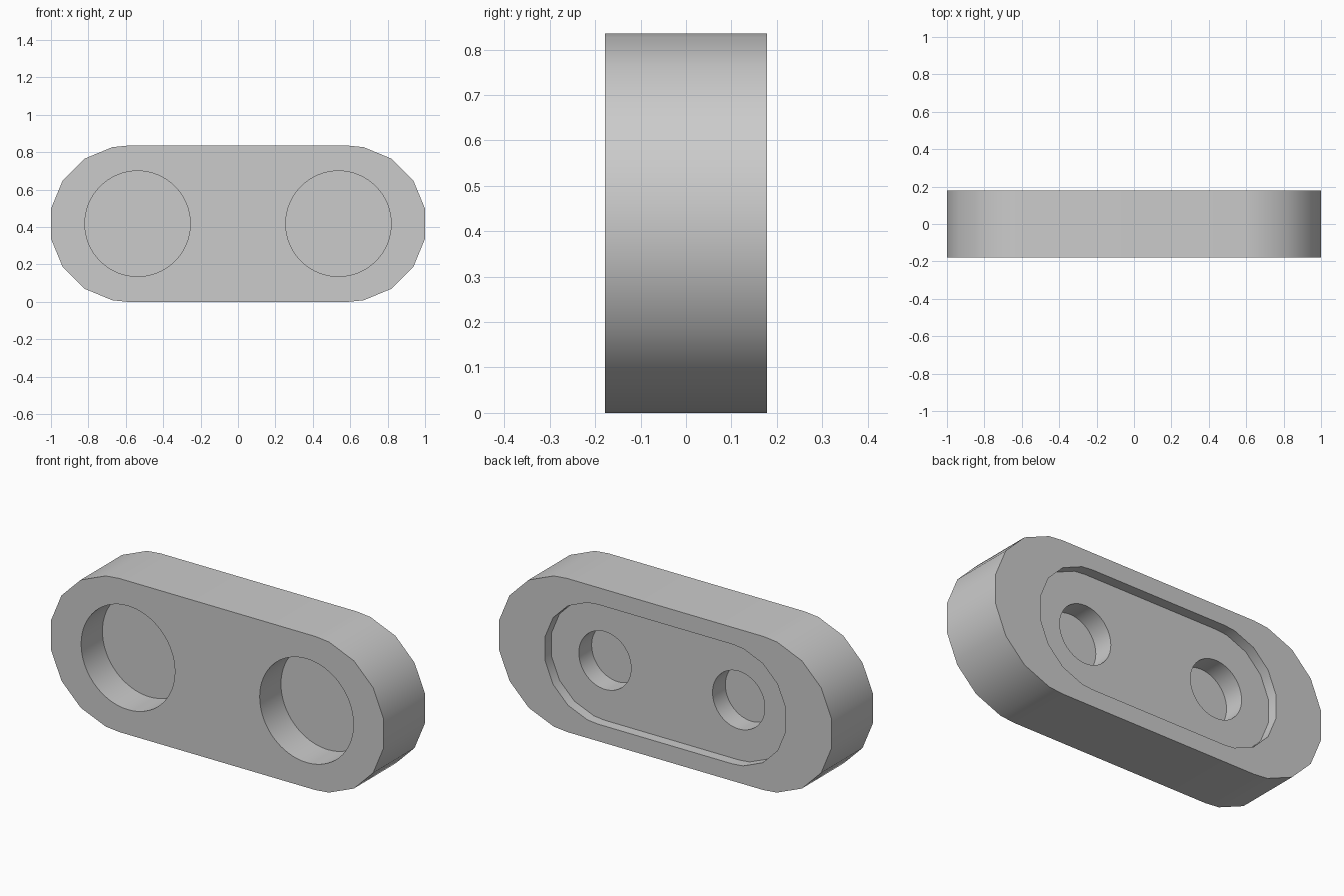
import bpy, bmesh, math

old = bpy.data.objects.get("Cube")
if old:
    bpy.data.objects.remove(old, do_unlink=True)

MID_Z = 0.4175      # height of the centre line
HALF_DEPTH = 0.178

grey = bpy.data.materials.new("plain grey")
grey.use_nodes = True
grey.diffuse_color = (0.6, 0.6, 0.6, 1)
grey.node_tree.nodes["Principled BSDF"].inputs["Base Color"].default_value = grey.diffuse_color


def circle(cx, r, sides=64):
    return [(cx + r * math.cos(math.tau * i / sides), MID_Z + r * math.sin(math.tau * i / sides))
            for i in range(sides)]


def stadium(cx, r):
    """Long slot outline: straight sides and faceted round ends."""
    step = math.pi / 8
    end = [(0, -r)]
    end += [(r * math.cos(a), r * math.sin(a)) for a in ((i - 3.5) * step for i in range(8))]
    end.append((0, r))
    right = [(cx + x, MID_Z + z) for x, z in end]
    left = [(-x, z) for x, z in reversed(right)]
    return right + left


def extrude(name, outline, y0, y1):
    bm = bmesh.new()
    front = bm.faces.new([bm.verts.new((x, y0, z)) for x, z in outline])
    made = bmesh.ops.extrude_face_region(bm, geom=[front])["geom"]
    bmesh.ops.translate(bm, vec=(0, y1 - y0, 0),
                        verts=[g for g in made if isinstance(g, bmesh.types.BMVert)])
    bmesh.ops.recalc_face_normals(bm, faces=bm.faces)
    mesh = bpy.data.meshes.new(name)
    bm.to_mesh(mesh)
    bm.free()
    mesh.materials.append(grey)
    obj = bpy.data.objects.new(name, mesh)
    bpy.context.collection.objects.link(obj)
    return obj


# Main block
body = extrude("link_body", stadium(0.59, MID_Z), -HALF_DEPTH, HALF_DEPTH)

# Back recess, then wide front sockets and narrow back sockets
cutters = [extrude("recess_cutter", stadium(0.405, 0.325), 0.122, 0.3)]
for side in (-1, 1):
    cutters.append(extrude("front_socket_cutter", circle(side * 0.537, 0.282), -0.3, 0.005))
    cutters.append(extrude("back_socket_cutter", circle(side * 0.402, 0.157), 0.012, 0.3))

for cutter in cutters:
    cutter.hide_render = True
    cut = body.modifiers.new(cutter.name, 'BOOLEAN')
    cut.operation = 'DIFFERENCE'
    cut.solver = 'EXACT'
    cut.object = cutter

# Bake the cuts and remove the cutters
bpy.context.view_layer.update()
baked = bpy.data.meshes.new_from_object(body.evaluated_get(bpy.context.evaluated_depsgraph_get()))
body.modifiers.clear()
body.data = baked
for cutter in cutters:
    bpy.data.objects.remove(cutter, do_unlink=True)

# Smooth round walls, crisp rims
bpy.ops.object.select_all(action='DESELECT')
body.select_set(True)
bpy.context.view_layer.objects.active = body
bpy.ops.object.shade_smooth_by_angle(angle=math.radians(30))
